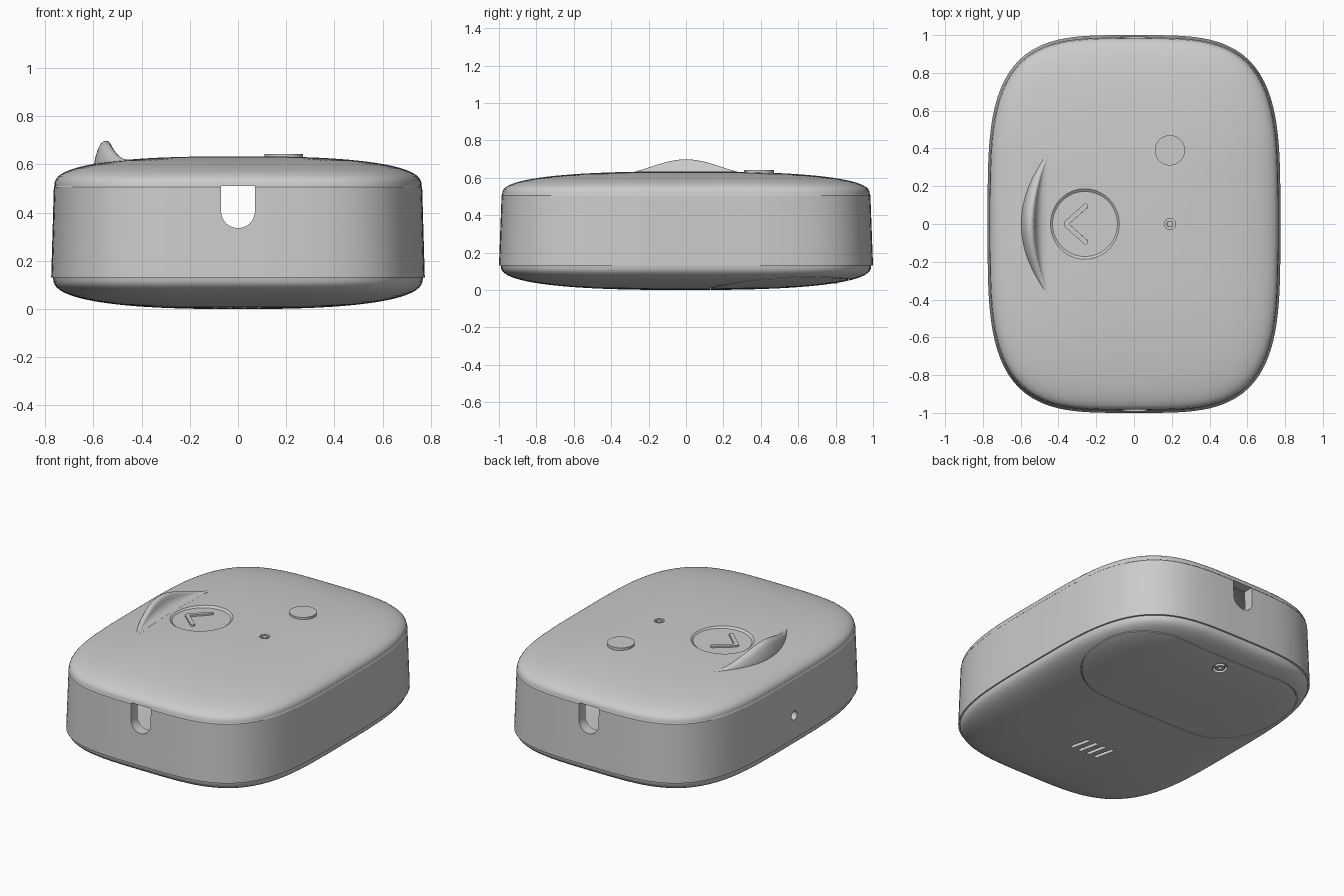
import bpy, bmesh, math
from mathutils import Matrix, Vector

if "Cube" in bpy.data.objects:
    bpy.data.objects.remove(bpy.data.objects["Cube"])

N, EXP = 144, 3.7           # outline segments and squareness
HX, HY = 0.775, 1.0         # half sizes at the widest level
STEPS = 24


def make(name, bm, angle=30):
    bmesh.ops.recalc_face_normals(bm, faces=bm.faces)
    me = bpy.data.meshes.new(name)
    bm.to_mesh(me)
    bm.free()
    ob = bpy.data.objects.new(name, me)
    bpy.context.collection.objects.link(ob)
    smooth(ob, angle)
    return ob


def select(ob):
    bpy.ops.object.select_all(action='DESELECT')
    ob.select_set(True)
    bpy.context.view_layer.objects.active = ob


def smooth(ob, angle=30):
    select(ob)
    bpy.ops.object.shade_smooth_by_angle(angle=math.radians(angle))


def loft(name, profile, closed=False):
    """Sweep (scale, z) points round the squarish outline."""
    bm = bmesh.new()
    rows = []
    for t, z in profile:
        if t < 1e-6:
            rows.append([bm.verts.new((0, 0, z))])
            continue
        row = []
        for i in range(N):
            a = 2 * math.pi * i / N
            c, s = math.cos(a), math.sin(a)
            r = t / (abs(c / HX) ** EXP + abs(s / HY) ** EXP) ** (1 / EXP)
            row.append(bm.verts.new((r * c, r * s, z)))
        rows.append(row)
    pairs = list(zip(rows, rows[1:])) + ([(rows[-1], rows[0])] if closed else [])
    for p, q in pairs:
        for i in range(N):
            j = (i + 1) % N
            f = [p[i % len(p)], p[j % len(p)], q[j % len(q)], q[i % len(q)]]
            bm.faces.new(list(dict.fromkeys(f)))
    return make(name, bm)


def prism(name, hx, hy, r, z0, z1, mat=Matrix(), taper=1.0, seg=12):
    """Rounded-rectangle prism placed by a matrix."""
    bm = bmesh.new()
    rings = []
    for z, k in ((z0, 1.0), (z1, taper)):
        ring = []
        for q, (sx, sy) in enumerate(((1, 1), (-1, 1), (-1, -1), (1, -1))):
            for i in range(seg + 1):
                a = math.pi / 2 * (q + i / seg)
                ring.append(bm.verts.new(mat @ Vector((
                    k * (sx * (hx - r) + r * math.cos(a)),
                    k * (sy * (hy - r) + r * math.sin(a)), z))))
        rings.append(ring)
    n = len(rings[0])
    for i in range(n):
        j = (i + 1) % n
        bm.faces.new((rings[0][i], rings[0][j], rings[1][j], rings[1][i]))
    bm.faces.new(rings[0])
    bm.faces.new(rings[1])
    bmesh.ops.remove_doubles(bm, verts=bm.verts, dist=1e-5)
    return make(name, bm)


def at(x, y, z=0.0, ang=0.0, axis='Z'):
    return Matrix.Translation((x, y, z)) @ Matrix.Rotation(ang, 4, axis)


def disc(name, x, y, r, z0, z1, taper=1.0):
    return prism(name, r, r, r, z0, z1, at(x, y), taper)


def boolean(ob, cutter, op='DIFFERENCE'):
    cutter.hide_render = True
    m = ob.modifiers.new("cut", 'BOOLEAN')
    m.operation, m.object, m.solver = op, cutter, 'EXACT'
    select(ob)
    # keep the cut ahead of the smoothing modifier
    bpy.ops.object.modifier_move_to_index(modifier="cut", index=0)
    bpy.ops.object.modifier_apply(modifier="cut")
    bpy.data.objects.remove(cutter)
    smooth(ob)


def dome(t):
    return max(0.0, 1 - t ** 2.55) ** 0.385


def top_z(x, y):
    t = (abs(x / HX) ** EXP + abs(y / HY) ** EXP) ** (1 / EXP) / 0.983
    return 0.51 + 0.124 * dome(min(t, 1))


ts = [math.sin(math.pi / 2 * i / STEPS) for i in range(STEPS + 1)]
ts[-1] = 1.0

# Lid, hollow underneath
outer = [(0.983 * t, 0.511 + 0.123 * dome(t)) for t in ts]
inner = [(0.92 * t, 0.511 + 0.074 * dome(t)) for t in reversed(ts)]
lid = loft("lid", outer + inner)

# Side wall
wall = loft("side_wall", [(1.0, 0.132), (0.986, 0.506), (0.982, 0.511),
                          (0.92, 0.511), (0.93, 0.132)], closed=True)


# Base tray and battery cover share one shell
def base_shell(name):
    out = [(0.99 * t, 0.131 - 0.131 * dome(t)) for t in ts]
    inn = [(0.93 * t, 0.131 - 0.08 * dome(t)) for t in reversed(ts)]
    return loft(name, out + inn)


base = base_shell("base_tray")
cover = base_shell("battery_cover")
boolean(base, prism("cover_hole", 0.69, 0.37, 0.33, -0.1, 0.3, at(0, 0.5)))
boolean(cover, prism("cover_area", 0.685, 0.365, 0.325, -0.1, 0.3, at(0, 0.5)), 'INTERSECT')

# Cable slots front and back, seen straight through
boolean(wall, prism("slot_cutter", 0.07, 0.14, 0.07, -1.2, 1.2,
                    at(0, 0, 0.476, math.pi / 2, 'X')))
# Small hole in the left side
boolean(wall, prism("hole_cutter", 0.028, 0.028, 0.028, -0.9, -0.6,
                    at(0, 0, 0.28, math.pi / 2, 'Y')))

# Speaker slits underneath
for i in range(4):
    boolean(base, prism("slit_cutter", 0.012, 0.07, 0.012, -0.1, 0.1,
                        at(0.06 * (i - 1.5), -0.38, 0, math.radians(10))))

# Cover screw in its counterbore
boolean(cover, disc("bore_cutter", 0, 0.78, 0.045, -0.1, 0.055))
screw = disc("screw", 0, 0.78, 0.03, 0.034, 0.065)
boolean(screw, disc("screw_socket", 0, 0.78, 0.012, 0.02, 0.048))

# Dished pad with an arrow mark
tilt = at(-0.26, 0, top_z(-0.26, 0), -0.035, 'Y')
boolean(lid, prism("pad_cutter", 0.172, 0.172, 0.172, -0.011, 0.04, tilt, 1.4, 16))
for s, nm in ((1, "arrow_arm_back"), (-1, "arrow_arm_front")):
    prism(nm, 0.08, 0.013, 0.012, -0.02, -0.001,
          tilt @ at(-0.047, s * 0.05, 0, s * math.radians(42)))

# Round button
disc("button", 0.19, 0.39, 0.08, 0.6, 0.643)

# Indicator light in a small well
boolean(lid, disc("light_cutter", 0.19, 0, 0.03, 0.617, 0.7))
disc("indicator_light", 0.19, 0, 0.018, 0.6, 0.63, 0.9)

# Curved finger rest: section (across, height) lofted along y
section = [(0, 0), (0.04, 0.3), (0.12, 0.68), (0.2, 0.9), (0.29, 0.99), (0.37, 1.0),
           (0.45, 0.95), (0.51, 0.82), (0.54, 0.6), (0.6, 0.38), (0.7, 0.18),
           (0.84, 0.05), (1, 0)]
bm = bmesh.new()
rows = []
M = 48
for k in range(M + 1):
    u = -1 + 2 * k / M
    y = 0.385 * u
    g = max(1 - u * u, 0.01)
    x0, w = -0.447 - 0.15 * g, 0.135 * g
    h = 0.088 * math.cos(math.pi / 2 * u) ** 2
    row = []
    for a, b in section:
        x = x0 + a * w
        row.append(bm.verts.new((x, y, top_z(x, y) + b * h + 0.0005)))
    for x in (x0 + w, x0):
        row.append(bm.verts.new((x, y, top_z(x, y) - 0.025)))
    rows.append(row)
for p, q in zip(rows, rows[1:]):
    for i in range(len(p)):
        j = (i + 1) % len(p)
        bm.faces.new((p[i], p[j], q[j], q[i]))
bm.faces.new(rows[0])
bm.faces.new(rows[-1])
make("finger_rest", bm, 50)
